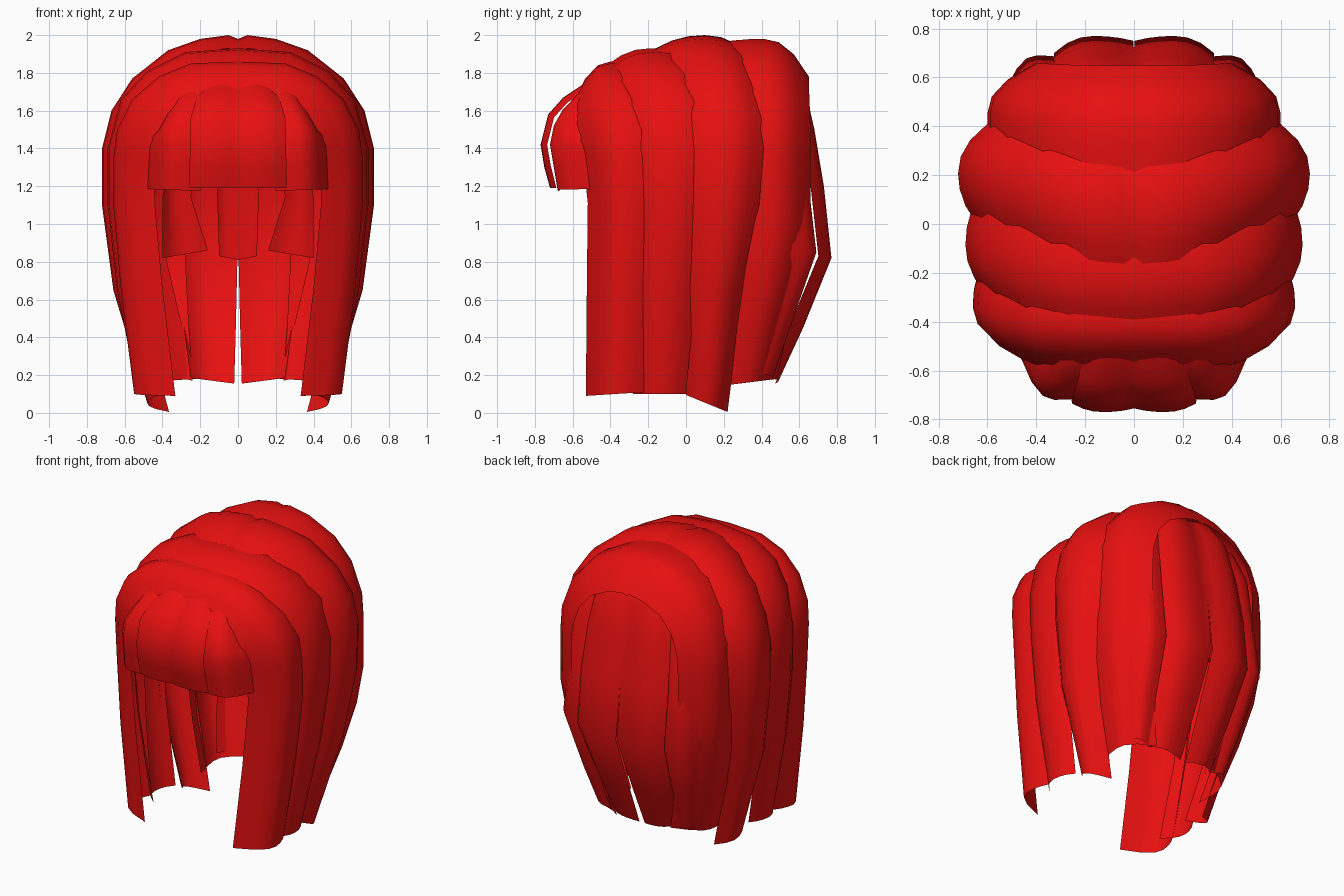
import bpy
import math

cube = bpy.data.objects.get("Cube")
if cube:
    bpy.data.objects.remove(cube, do_unlink=True)

red = bpy.data.materials.new("hair red")
red.use_nodes = True
red.diffuse_color = (0.8, 0.005, 0.005, 1)
red.node_tree.nodes["Principled BSDF"].inputs["Base Color"].default_value = red.diffuse_color

COLUMNS = 7


def blend(values, s):
    """Read evenly spaced values at a fraction s of their length."""
    place = s * (len(values) - 1)
    k = min(int(place), len(values) - 2)
    return values[k] + (values[k + 1] - values[k]) * (place - k)


def lock(name, facing, spine, starts, ends, curl_start, curl_end, tilt=0.0):
    """Sweep a curled strand down a spine of (outward, height) between two edges."""
    verts, faces = [], []
    last = len(spine) - 1
    for i, (u, z) in enumerate(spine):
        before, after = spine[max(i - 1, 0)], spine[min(i + 1, last)]
        du, dz = after[0] - before[0], after[1] - before[1]
        if i == 0 and facing == "side":
            du, dz = 1, 0
        length = math.hypot(du, dz)
        nu, nz = -dz / length, du / length
        start, end = blend(starts, i / last), blend(ends, i / last)
        for j in range(COLUMNS):
            t = 2 * j / (COLUMNS - 1) - 1
            sink = (curl_start if t < 0 else curl_end) * abs(t) ** 2.2
            across = start + (end - start) * (t + 1) / 2
            out, height = u - nu * sink, z - nz * sink
            if i == last:
                height = z + tilt * t
            if facing == "side":
                verts.append((out, across, height))
            elif facing == "back":
                verts.append((across, out, height))
            else:
                verts.append((across, -out, height))
    for i in range(last):
        for j in range(COLUMNS - 1):
            a = i * COLUMNS + j
            quad = (a, a + 1, a + COLUMNS + 1, a + COLUMNS)
            faces.append(quad if facing == "back" else quad[::-1])
    mesh = bpy.data.meshes.new(name)
    mesh.from_pydata(verts, [], faces)
    mesh.materials.append(red)
    mesh.shade_smooth()
    obj = bpy.data.objects.new(name, mesh)
    bpy.context.collection.objects.link(obj)
    mirror = obj.modifiers.new("Mirror", "MIRROR")
    mirror.use_clip = True
    mirror.merge_threshold = 0.002


# Locks running from the parting over the crown and down each side
lock("front_side_locks", "side",
     spine=[(0, 1.86), (.25, 1.85), (.42, 1.78), (.56, 1.66), (.64, 1.5),
            (.66, 1.35), (.66, 1.1), (.62, .65), (.55, .1)],
     starts=(-.6, -.6, -.57, -.52, -.53), ends=(-.2, -.2, -.14, -.14, -.22),
     curl_start=.22, curl_end=.05, tilt=.01)

lock("middle_side_locks", "side",
     spine=[(0, 1.93), (.28, 1.91), (.48, 1.81), (.62, 1.66), (.69, 1.4),
            (.69, 1.1), (.64, .65), (.53, .1)],
     starts=(-.42, -.39, -.3, -.27, -.28), ends=(.04, .07, .14, .09, 0),
     curl_start=.09, curl_end=.06)

lock("rear_side_locks", "side",
     spine=[(0, 1.98), (.05, 2), (.2, 1.98), (.37, 1.92), (.56, 1.77),
            (.67, 1.6), (.72, 1.4), (.72, 1.1), (.66, .65), (.48, .05)],
     starts=(-.17, -.15, -.01, .02, 0), ends=(.36, .36, .41, .41, .22),
     curl_start=.07, curl_end=.12, tilt=-.045)

lock("crown_back_locks", "side",
     spine=[(0, 1.97), (.05, 1.98), (.2, 1.95), (.38, 1.86), (.52, 1.7),
            (.59, 1.5), (.6, 1.35), (.6, 1), (.57, .75), (.5, .45), (.41, .16)],
     starts=(.17, .18, .24, .25, .16), ends=(.65, .65, .66, .66, .48),
     curl_start=.02, curl_end=.2, tilt=.02)

# Back locks that flare out, then taper inward below the kink
lock("back_centre_locks", "back",
     spine=[(.42, 1.93), (.55, 1.85), (.63, 1.72), (.68, 1.5), (.73, 1.2),
            (.77, .82), (.62, .45), (.49, .17)],
     starts=(0, 0, 0, .02), ends=(.2, .3, .34, .25),
     curl_start=.02, curl_end=.07, tilt=.015)

lock("back_outer_locks", "back",
     spine=[(.42, 1.84), (.53, 1.74), (.6, 1.55), (.65, 1.2), (.69, .85),
            (.55, .45), (.46, .19)],
     starts=(.15, .25, .28, .24), ends=(.4, .5, .52, .4),
     curl_start=.01, curl_end=.13, tilt=.02)

# Short strands lining the inside of the back
lock("inner_centre_strand", "back",
     spine=[(.55, 1.5), (.62, 1.15), (.63, .82)],
     starts=(0, 0), ends=(.12, .1),
     curl_start=0, curl_end=.02, tilt=.01)

lock("inner_outer_strands", "back",
     spine=[(.5, 1.5), (.57, 1.15), (.6, .84)],
     starts=(.18, .25, .16), ends=(.34, .4, .4),
     curl_start=.02, curl_end=.06, tilt=-.02)

# Fringe over the forehead
lock("fringe_centre", "front",
     spine=[(.44, 1.8), (.56, 1.73), (.65, 1.67), (.73, 1.58), (.77, 1.42),
            (.75, 1.3), (.72, 1.19)],
     starts=(0, 0), ends=(.18, .25, .26),
     curl_start=.015, curl_end=.035)

lock("fringe_sides", "front",
     spine=[(.43, 1.77), (.56, 1.7), (.65, 1.61), (.7, 1.52), (.72, 1.42),
            (.7, 1.3), (.68, 1.18)],
     starts=(.08, .18, .2), ends=(.36, .46, .48),
     curl_start=.01, curl_end=.18, tilt=.005)
